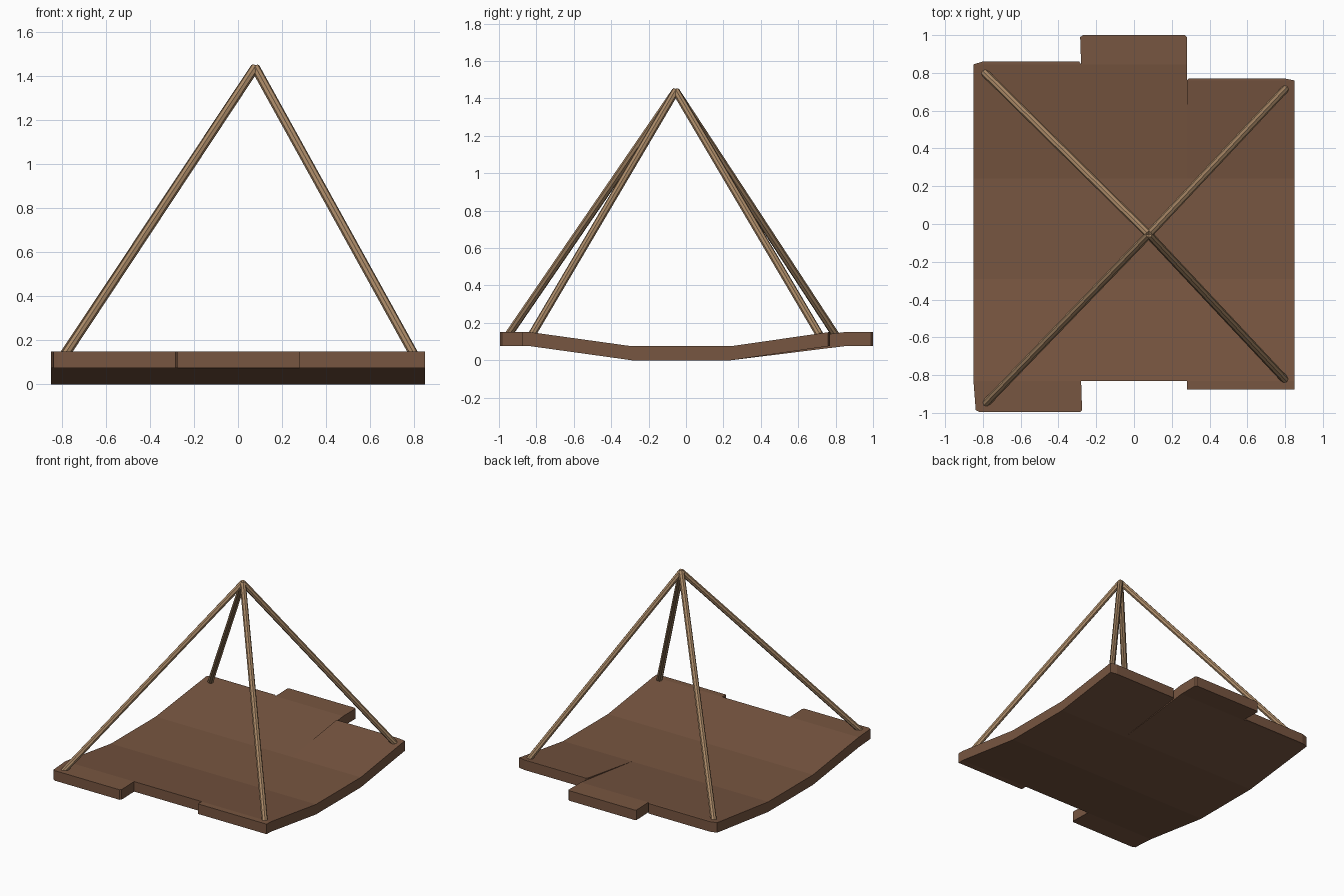
import bpy
import bmesh
from mathutils import Vector

if "Cube" in bpy.data.objects:
    bpy.data.objects.remove(bpy.data.objects["Cube"])


def material(name, rgb):
    m = bpy.data.materials.new(name)
    m.diffuse_color = (*rgb, 1)
    m.use_nodes = True
    m.node_tree.nodes["Principled BSDF"].inputs["Base Color"].default_value = m.diffuse_color
    return m


WOOD = material("brown wood", (0.185, 0.092, 0.052))
ROPE = material("tan rope", (0.40, 0.25, 0.135))
THICK = 0.075


def finish(name, bm, mat):
    bmesh.ops.recalc_face_normals(bm, faces=bm.faces)
    me = bpy.data.meshes.new(name)
    bm.to_mesh(me)
    bm.free()
    me.materials.append(mat)
    ob = bpy.data.objects.new(name, me)
    bpy.context.collection.objects.link(ob)
    return ob


def plank(name, rows):
    """Loft a slab through rows of (y, underside z, left x, right x)."""
    bm = bmesh.new()
    rings = []
    for y, z, x0, x1 in rows:
        pts = ((x0, z), (x1, z), (x1, z + THICK), (x0, z + THICK))
        rings.append([bm.verts.new((x, y, h)) for x, h in pts])
    for a, b in zip(rings, rings[1:]):
        for i in range(4):
            j = (i + 1) % 4
            bm.faces.new((a[i], a[j], b[j], b[i]))
    bm.faces.new(rings[0])
    bm.faces.new(rings[-1])
    return finish(name, bm, WOOD)


# Sagging platform of three uneven planks
UP = 0.075
plank("left_plank", [
    (-0.995, UP, -0.82, -0.285), (-0.985, UP, -0.838, -0.275), (-0.83, UP, -0.85, -0.28),
    (-0.29, 0, -0.85, -0.28), (0.24, 0, -0.85, -0.28),
    (0.845, UP, -0.85, -0.28), (0.86, UP, -0.80, -0.29)])
plank("middle_plank", [
    (-0.83, UP, -0.28, 0.28), (-0.29, 0, -0.28, 0.28), (0.24, 0, -0.28, 0.28),
    (0.845, UP, -0.28, 0.28), (0.99, UP, -0.285, 0.28), (1.0, UP, -0.27, 0.27)])
plank("right_plank", [
    (-0.875, UP, 0.28, 0.85), (-0.83, UP, 0.28, 0.85),
    (-0.29, 0, 0.28, 0.85), (0.24, 0, 0.28, 0.85),
    (0.76, UP, 0.28, 0.85), (0.77, UP, 0.29, 0.80)])

# Four ropes meeting at the top
APEX = Vector((0.078, -0.055, 1.44))
FEET = {
    "back_left_rope": (-0.79, 0.80),
    "back_right_rope": (0.80, 0.715),
    "front_left_rope": (-0.785, -0.95),
    "front_right_rope": (0.80, -0.825),
}
for name, (x, y) in FEET.items():
    foot = Vector((x, y, 0.135))
    axis = APEX - foot
    bm = bmesh.new()
    bmesh.ops.create_cone(bm, cap_ends=True, segments=8, radius1=0.021,
                          radius2=0.021, depth=axis.length)
    rope = finish(name, bm, ROPE)
    rope.location = (APEX + foot) / 2
    rope.rotation_mode = 'QUATERNION'
    rope.rotation_quaternion = axis.to_track_quat('Z', 'Y')
